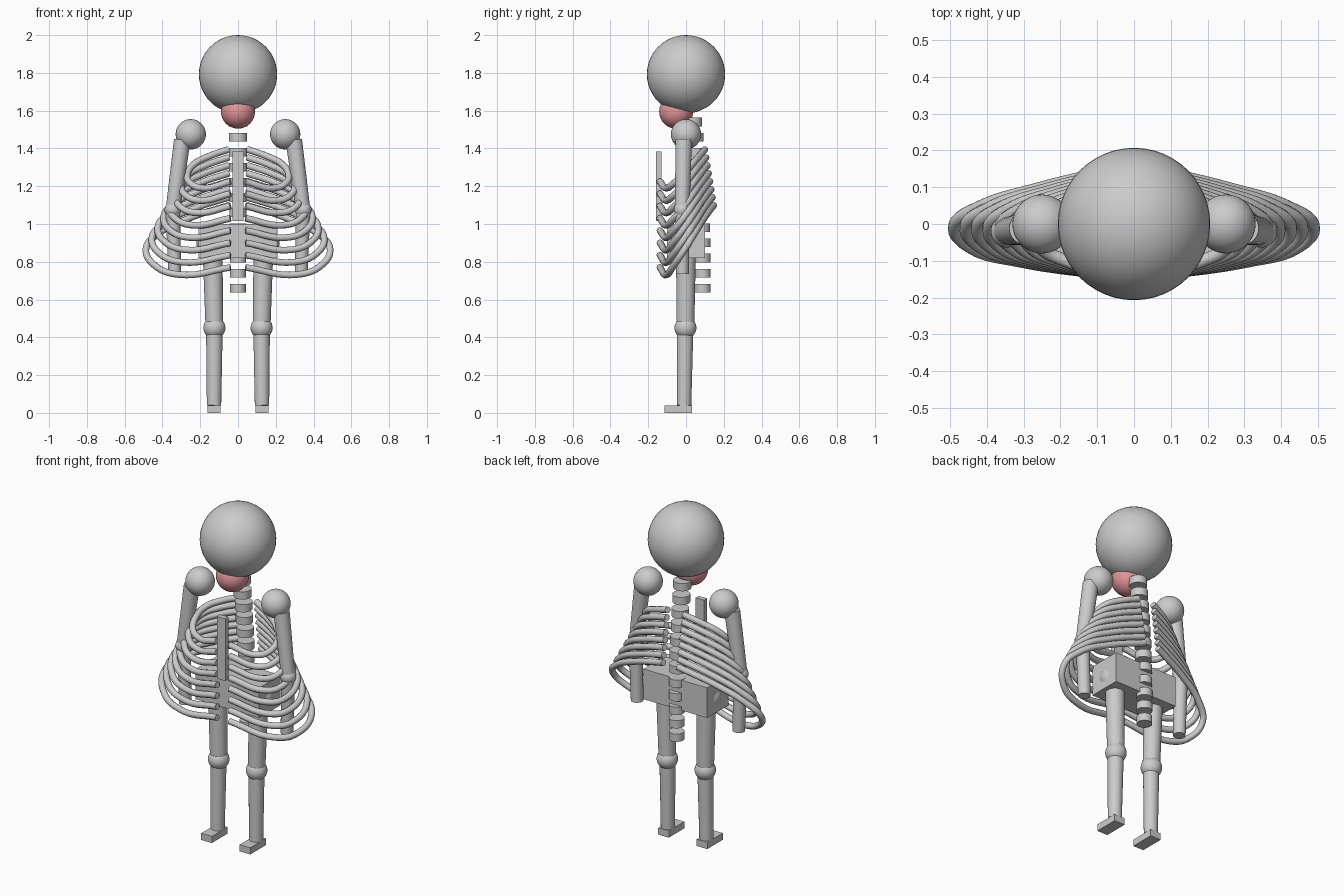
import bpy, math
from mathutils import Vector

if "Cube" in bpy.data.objects:
    bpy.data.objects.remove(bpy.data.objects["Cube"])


def finish(name):
    ob = bpy.context.object
    ob.name = name
    bpy.ops.object.shade_smooth_by_angle(angle=math.radians(40))
    return ob


def ball(name, loc, r):
    bpy.ops.mesh.primitive_uv_sphere_add(segments=48, ring_count=24, radius=r, location=loc)
    return finish(name)


def bone(name, a, b, r1, r2):
    a, b = Vector(a), Vector(b)
    d = b - a
    bpy.ops.mesh.primitive_cone_add(vertices=32, radius1=r1, radius2=r2, depth=d.length,
                                    location=(a + b) / 2,
                                    rotation=d.to_track_quat('Z', 'Y').to_euler())
    return finish(name)


def box(name, loc, size):
    bpy.ops.mesh.primitive_cube_add(size=1, location=loc)
    bpy.context.object.scale = size
    bpy.ops.object.transform_apply(location=False, rotation=False, scale=True)
    bpy.context.object.name = name


def tube(name, pts, r):
    cu = bpy.data.curves.new(name, 'CURVE')
    cu.dimensions = '3D'
    cu.bevel_depth, cu.bevel_resolution = r, 3
    cu.use_fill_caps, cu.resolution_u = True, 8
    sp = cu.splines.new('BEZIER')
    sp.bezier_points.add(len(pts) - 1)
    for bp, p in zip(sp.bezier_points, pts):
        bp.co = p
        bp.handle_left_type = bp.handle_right_type = 'AUTO'
    ob = bpy.data.objects.new(name, cu)
    bpy.context.collection.objects.link(ob)
    bpy.ops.object.select_all(action='DESELECT')
    ob.select_set(True)
    bpy.context.view_layer.objects.active = ob
    bpy.ops.object.convert(target='MESH')
    finish(name)


# Skull and red jaw
ball("skull", (0, 0, 1.793), 0.207)
jaw = ball("jaw", (0, -0.052, 1.595), 0.09)
red = bpy.data.materials.new("jaw_red")
red.diffuse_color = (0.75, 0.3, 0.32, 1)
red.use_nodes = True
red.node_tree.nodes["Principled BSDF"].inputs["Base Color"].default_value = red.diffuse_color
jaw.data.materials.append(red)

# Spine, leaning slightly back toward the bottom
for i in range(12):
    t = i / 11
    z = 0.66 + 0.08 * i
    y = 0.088 - 0.053 * t + 0.015 * math.sin(math.pi * t)
    r = 0.042 + 0.007 * t
    bone("vertebra", (0, y, z - 0.023), (0, y, z + 0.023), r, r)

# Breastbone and pelvis
box("sternum", (0, -0.145, 1.2), (0.056, 0.03, 0.37))
box("pelvis", (0, 0, 0.91), (0.42, 0.2, 0.18))

# Ribs, blended between the top and bottom rib paths
top = [(0.05, 0.10, 1.395), (0.15, 0.07, 1.36), (0.235, 0.03, 1.315), (0.268, -0.01, 1.265),
       (0.252, -0.065, 1.215), (0.185, -0.10, 1.19), (0.04, -0.138, 1.225)]
low = [(0.045, 0.147, 1.10), (0.26, 0.095, 1.03), (0.42, 0.045, 0.95), (0.487, -0.005, 0.87),
       (0.44, -0.065, 0.78), (0.31, -0.10, 0.732), (0.04, -0.138, 0.77)]
for s in (-1, 1):
    for i in range(8):
        pts = [Vector(a).lerp(Vector(b), i / 7) for a, b in zip(top, low)]
        tube("rib", [(s * p.x, p.y, p.z) for p in pts], 0.018)

    # Arm
    ball("shoulder", (s * 0.25, 0, 1.475), 0.08)
    bone("upper_arm", (s * 0.295, -0.012, 1.445), (s * 0.345, -0.02, 1.075), 0.044, 0.038)
    ball("elbow", (s * 0.345, -0.02, 1.075), 0.044)
    bone("forearm", (s * 0.345, -0.02, 1.075), (s * 0.335, -0.018, 0.735), 0.038, 0.034)

    # Leg
    ball("hip", (s * 0.15, 0, 0.9), 0.07)
    bone("thigh", (s * 0.135, 0, 0.88), (s * 0.125, -0.003, 0.45), 0.053, 0.047)
    ball("knee", (s * 0.125, -0.003, 0.45), 0.058)
    bone("shin", (s * 0.125, -0.005, 0.45), (s * 0.127, -0.01, 0.04), 0.044, 0.038)
    box("foot", (s * 0.127, -0.042, 0.02), (0.07, 0.146, 0.04))
